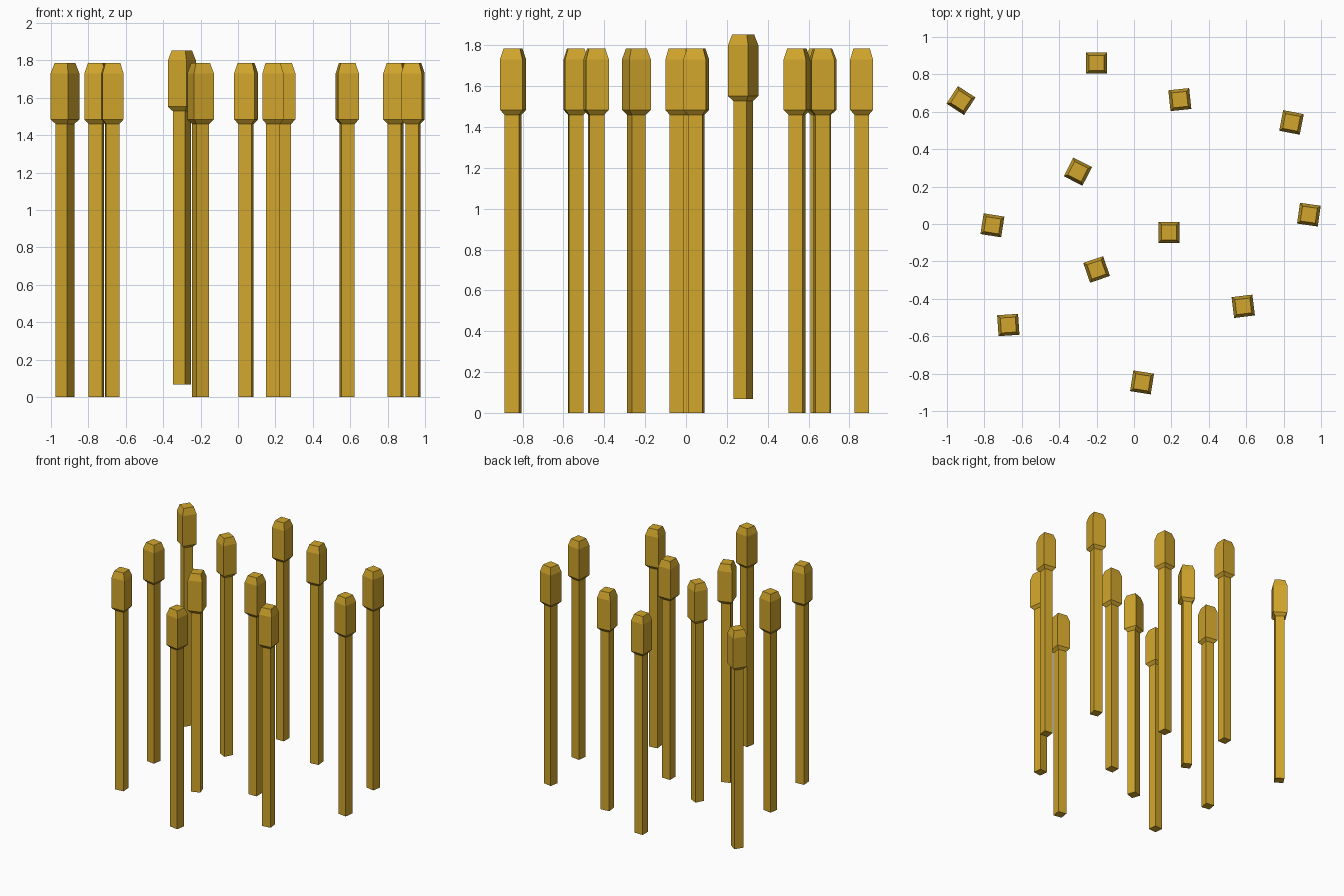
import bpy, bmesh
from math import radians

if "Cube" in bpy.data.objects:
    bpy.data.objects.remove(bpy.data.objects["Cube"])

# Ripe golden colour
gold = bpy.data.materials.new("ripe_gold")
gold.diffuse_color = (0.64, 0.38, 0.025, 1)
gold.use_nodes = True
gold.node_tree.nodes["Principled BSDF"].inputs["Base Color"].default_value = gold.diffuse_color

# (height, width) of the square rings, from stem foot to head tip
PROFILE = [(0, 0.072), (1.46, 0.072), (1.484, 0.112), (1.73, 0.112), (1.785, 0.08)]
CORNERS = [(-0.5, -0.5), (0.5, -0.5), (0.5, 0.5), (-0.5, 0.5)]

# x, y, base height, turn in degrees
STALKS = [
    (-0.20, 0.86, 0, 0), (-0.925, 0.66, 0, -33), (0.245, 0.665, 0, 6),
    (0.842, 0.543, 0, -11), (-0.30, 0.28, 0.068, -27), (-0.757, -0.007, 0, -9),
    (-0.20, -0.243, 0, 19), (0.187, -0.045, 0, 0), (0.935, 0.05, 0, -8),
    (-0.672, -0.54, 0, 4), (0.584, -0.44, 0, 7), (0.043, -0.847, 0, -9),
]


def stalk_mesh():
    """Square stem flaring into a bevelled seed head."""
    bm = bmesh.new()
    rings = [[bm.verts.new((cx * w, cy * w, z)) for cx, cy in CORNERS] for z, w in PROFILE]
    for low, high in zip(rings, rings[1:]):
        for i in range(4):
            j = (i + 1) % 4
            bm.faces.new((low[i], low[j], high[j], high[i]))
    bm.faces.new(rings[0][::-1])
    bm.faces.new(rings[-1])
    mesh = bpy.data.meshes.new("stalk")
    bm.to_mesh(mesh)
    bm.free()
    mesh.materials.append(gold)
    return mesh


# Scatter the stalks over the patch
mesh = stalk_mesh()
for n, (x, y, z, turn) in enumerate(STALKS, 1):
    stalk = bpy.data.objects.new(f"stalk_{n}", mesh)
    stalk.location = (x, y, z)
    stalk.rotation_euler.z = radians(turn)
    bpy.context.collection.objects.link(stalk)
